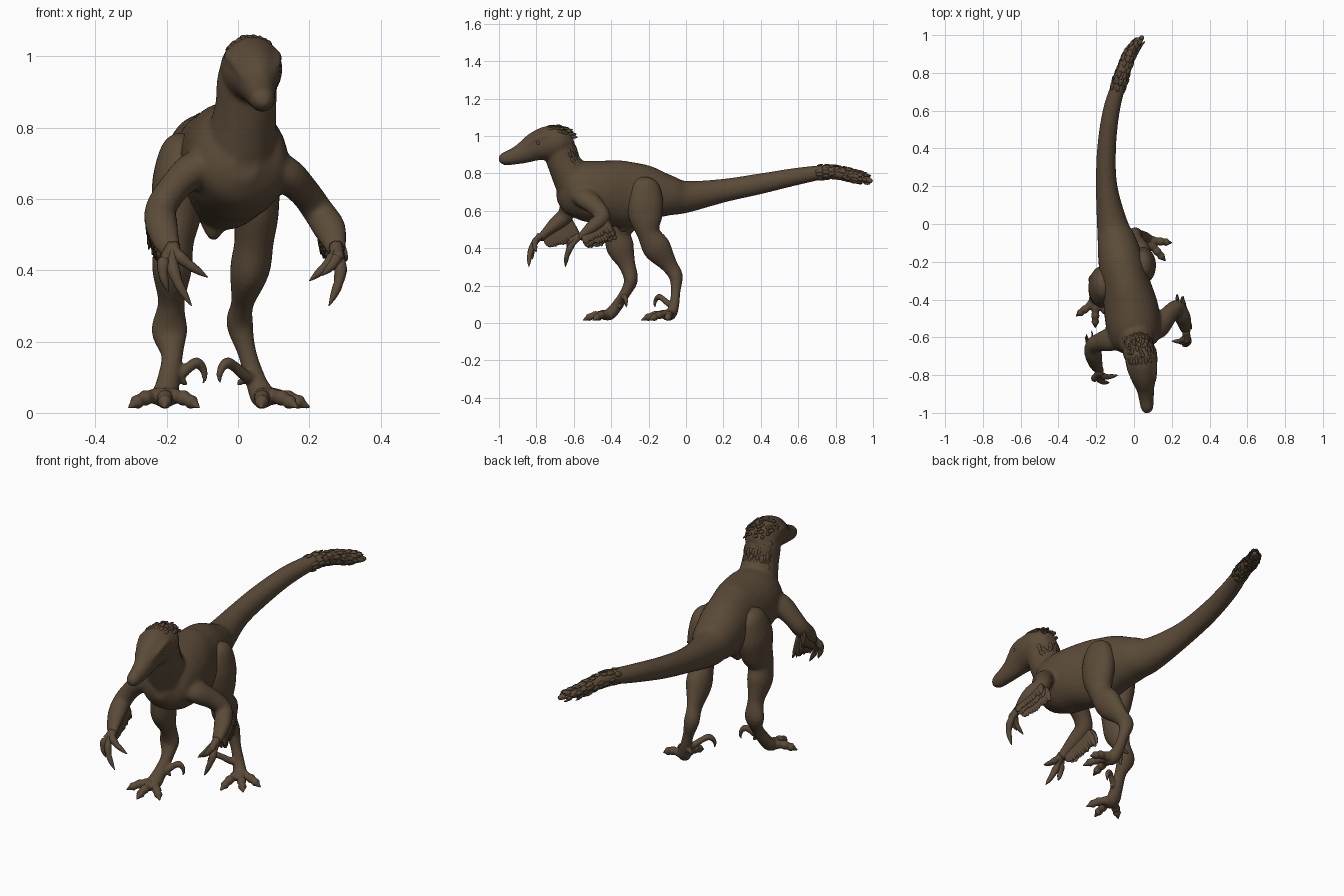
import bpy, bmesh, math, random
from mathutils import Vector

random.seed(4)
cube = bpy.data.objects.get("Cube")
if cube:
    bpy.data.objects.remove(cube)

# One earthy colour for the whole animal
brown = bpy.data.materials.new("earth_brown")
brown.use_nodes = True
colour = (0.105, 0.070, 0.040, 1)
brown.diffuse_color = colour
brown.node_tree.nodes["Principled BSDF"].inputs["Base Color"].default_value = colour
brown.node_tree.nodes["Principled BSDF"].inputs["Roughness"].default_value = 0.8

UP, BACK = Vector((0, 0, 1)), Vector((0, 1, 0))


def spline(points, ref, steps):
    """Smooth a list of (x, y, z, half width, half height) into oriented rings."""
    rows = [Vector(p) for p in points]
    rows = [rows[0]] + rows + [rows[-1]]
    samples = []
    for a, b, c, d in zip(rows, rows[1:], rows[2:], rows[3:]):
        for i in range(steps):
            t = i / steps
            samples.append(b + (c - a) * t / 2 + (a * 2 - b * 5 + c * 4 - d) * t * t / 2
                           + (b * 3 - a - c * 3 + d) * t ** 3 / 2)
    samples.append(rows[-1])
    rings = []
    for i, row in enumerate(samples):
        before, after = samples[max(i - 1, 0)], samples[min(i + 1, len(samples) - 1)]
        tangent = (Vector(after[:3]) - Vector(before[:3])).normalized()
        high = (ref - tangent * ref.dot(tangent)).normalized()
        wide = tangent.cross(high)
        rings.append((Vector(row[:3]), tangent, wide * max(row[3], 0.001), high * max(row[4], 0.001)))
    return rings


def loft(bm, points, ref=UP, sides=20, steps=5):
    """Skin elliptical rings along a smooth path, closed at both ends."""
    rings = spline(points, ref, steps)
    loops = []
    for centre, tangent, wide, high in rings:
        angles = [math.tau * k / sides for k in range(sides)]
        loops.append([bm.verts.new(centre + wide * math.cos(a) + high * math.sin(a)) for a in angles])
    for low, top in zip(loops, loops[1:]):
        for k in range(sides):
            n = (k + 1) % sides
            bm.faces.new((low[k], low[n], top[n], top[k]))
    bm.faces.new(loops[0])
    bm.faces.new(loops[-1])
    return rings


def finish(bm, name):
    """Turn the bmesh into a smooth shaded brown object."""
    bmesh.ops.recalc_face_normals(bm, faces=bm.faces)
    for face in bm.faces:
        face.smooth = True
    mesh = bpy.data.meshes.new(name)
    bm.to_mesh(mesh)
    bm.free()
    mesh.materials.append(brown)
    obj = bpy.data.objects.new(name, mesh)
    bpy.context.collection.objects.link(obj)
    return obj


def fuse(obj, voxel, rounds):
    """Melt overlapping volumes into one skin."""
    remesh = obj.modifiers.new("fuse", "REMESH")
    remesh.mode, remesh.voxel_size, remesh.use_smooth_shade = "VOXEL", voxel, True
    smooth = obj.modifiers.new("soften", "SMOOTH")
    smooth.factor, smooth.iterations = 0.5, rounds


def feather(bm, root, direction, length, width, across):
    """A thin leaf shaped blade."""
    shape = ((0, 0.5), (0.35, 1), (0.75, 0.9), (1, 0.2))
    pts = [(*(root + direction * length * t), 0.004 * w + 0.001, width * w) for t, w in shape]
    loft(bm, pts, across, 6, 2)


def plumage(name, rings, count, flow, centre_angle, spread, length):
    """Scatter overlapping feathers over part of a lofted surface."""
    bm = bmesh.new()
    for i in range(count):
        centre, tangent, wide, high = random.choice(rings)
        a = centre_angle + random.uniform(-spread, spread)
        out = wide * math.cos(a) + high * math.sin(a)
        lie = (tangent * flow + out.normalized() * random.uniform(0, 0.15)).normalized()
        feather(bm, centre + out * 0.96, lie, length * random.uniform(0.7, 1.2), length * 0.3,
                out.cross(tangent))
    finish(bm, name)


def digit(bm, base, tip, arch, radius, profile):
    """A bowed finger or toe with knuckles and a hooked claw."""
    base, tip = Vector(base), Vector(tip)
    pts = []
    for t, r in profile:
        p = base.lerp(tip, t) + Vector(arch) * math.sin(math.pi * t)
        pts.append((*p, r * radius, r * radius))
    loft(bm, pts, Vector((0.3, 0.5, 0.8)), 10, 4)


# Torso with tail, neck and head
body = bmesh.new()
trunk = loft(body, [
    (.02, -.685, .70, .04, .05), (.01, -.64, .70, .115, .12), (0, -.56, .705, .142, .158),
    (-.015, -.45, .70, .145, .169), (-.04, -.33, .69, .13, .178), (-.065, -.22, .695, .122, .152),
    (-.09, -.1, .682, .105, .112), (-.115, 0, .675, .082, .086), (-.145, .2, .708, .057, .063),
    (-.145, .4, .745, .05, .055), (-.12, .6, .785, .045, .046), (-.07, .77, .808, .037, .036),
    (-.02, .9, .785, .031, .032), (.05, .997, .757, .012, .012)], UP, 28)
neck = loft(body, [
    (0, -.55, .69, .12, .13), (.012, -.61, .78, .098, .105), (.022, -.655, .86, .086, .088),
    (.025, -.675, .93, .084, .088), (.03, -.685, .99, .07, .066), (.035, -.69, 1.03, .03, .03)], BACK, 24)
skull = loft(body, [
    (.07, -1, .876, .018, .017), (.069, -.975, .878, .033, .034), (.066, -.93, .888, .039, .043),
    (.06, -.87, .91, .048, .058), (.05, -.80, .945, .069, .079), (.04, -.73, .962, .085, .093),
    (.035, -.66, .967, .081, .079), (.033, -.605, .96, .04, .04)], UP, 24)
loft(body, [(-.065, -.30, .60, .05, .06), (-.068, -.33, .53, .036, .045),
            (-.068, -.34, .485, .012, .015)], BACK)

# Brow ridges
for side in (-1, 1):
    loft(body, [(.056 + side * .042, -.87, .94, .008, .008), (.05 + side * .058, -.81, .982, .014, .013),
                (.041 + side * .066, -.75, 1.003, .016, .014), (.038 + side * .053, -.69, 1.007, .008, .008)])

# Arms: shoulder, elbow, wrist
arms = {
    "left": [(.06, -.55, .69, .06, .08), (.13, -.54, .67, .052, .065), (.185, -.48, .62, .044, .05),
             (.225, -.445, .565, .044, .042), (.255, -.49, .52, .046, .04), (.27, -.54, .48, .036, .026),
             (.275, -.57, .45, .026, .02)],
    "right": [(-.06, -.58, .69, .06, .08), (-.125, -.61, .68, .052, .065), (-.18, -.625, .63, .044, .05),
              (-.215, -.645, .575, .044, .044), (-.215, -.695, .53, .046, .04), (-.2, -.75, .48, .038, .026),
              (-.182, -.78, .45, .028, .02)]}
for points in arms.values():
    loft(body, points, BACK)
fuse(finish(body, "body_and_arms"), 0.009, 6)

# Eyes
eyes = bmesh.new()
for side in (-1, 1):
    eye = bmesh.ops.create_uvsphere(eyes, u_segments=12, v_segments=8, radius=.012)
    bmesh.ops.translate(eyes, verts=eye["verts"], vec=(.048 + side * .062, -.79, .962))
finish(eyes, "eyes")

# Hands and fingers
finger_profile = ((0, 1.2), (.25, .9), (.45, 1.05), (.65, .8), (.75, .75), (.88, .5), (1, .08))
fingers = {
    "left": ((.255, -.645, .30), (.20, -.62, .37), (.235, -.63, .385)),
    "right": ((-.13, -.84, .30), (-.085, -.80, .38), (-.195, -.82, .34))}
for side, tips in fingers.items():
    hand = bmesh.new()
    wrist = Vector(arms[side][-1][:3])
    sign = 1 if side == "left" else -1
    for k, tip in enumerate(tips):
        digit(hand, wrist + Vector((0, 0, .015)), tip, (sign * .022, -.018, .008), .017, finger_profile)
    finish(hand, side + "_hand")

    # Wing feathers fanned along the forearm, longest at the elbow
    wing = bmesh.new()
    elbow = Vector(arms[side][3][:3])
    along = (wrist - elbow).normalized()
    for length, count, shift, flare in ((.14, 12, 0, .05), (.12, 11, .02, .15), (.085, 10, .032, .1)):
        for i in range(count):
            t = i / (count - 1)
            fan = Vector((sign * flare, .5 - .15 * t, -.85)).normalized()
            root = elbow.lerp(wrist, t * .8) + Vector((sign * shift, 0, 0))
            reach = length * (1 - .45 * t) * random.uniform(.95, 1.1)
            feather(wing, root, fan, reach, .024, along)
    finish(wing, side + "_wing_feathers")

# Legs: thigh, shin, ankle, foot
legs = {
    "left": [(.03, -.22, .775, .02, .03), (.04, -.22, .74, .055, .075), (.045, -.22, .65, .07, .098),
             (.05, -.215, .56, .064, .088), (.045, -.2, .48, .055, .062), (.033, -.155, .40, .055, .075),
             (.013, -.09, .31, .032, .045), (.005, -.055, .25, .037, .037), (.025, -.055, .17, .026, .025),
             (.05, -.065, .09, .029, .027), (.07, -.085, .045, .034, .03), (.08, -.12, .03, .015, .012)],
    "right": [(-.15, -.30, .775, .02, .03), (-.16, -.31, .74, .055, .08), (-.165, -.33, .65, .075, .11),
              (-.17, -.345, .56, .068, .098), (-.18, -.365, .48, .056, .072), (-.185, -.35, .40, .055, .073),
              (-.187, -.315, .31, .037, .045), (-.192, -.295, .23, .05, .037), (-.185, -.325, .16, .03, .028),
              (-.195, -.37, .09, .032, .03), (-.205, -.41, .045, .036, .03), (-.205, -.45, .03, .015, .012)]}
toes = {
    "left": ((.205, -.10, .012), (.17, -.20, .012), (.065, -.245, .012)),
    "right": ((-.31, -.49, .012), (-.205, -.555, .012), (-.105, -.50, .012))}
toe_profile = ((0, 1.3), (.25, 1.15), (.4, .9), (.52, 1.1), (.65, .85), (.76, 1), (.84, .6), (1, .1))
hook = ((0, 0, .019), (.03, .015, .017), (.06, .04, .015), (.08, .05, .016),
        (.096, .035, .012), (.102, .01, .008), (.095, -.015, .001))
for side, points in legs.items():
    leg = bmesh.new()
    loft(leg, points, BACK, 24)
    foot = Vector(points[-2][:3])
    for tip in toes[side]:
        digit(leg, foot, tip, (0, 0, .014), .021, toe_profile)
    # Raised sickle claw on the inner toe, plus a small dewclaw
    inward, swing = (-1, -1) if side == "left" else (1, .5)
    root = Vector(points[-3][:3])
    loft(leg, [(root.x + inward * reach, root.y + swing * reach, root.z + rise, r, r)
               for reach, rise, r in hook], UP, 10)
    digit(leg, root, root + Vector((inward * .055, .02, -.015)), (0, 0, .012), .013, finger_profile)
    fuse(finish(leg, side + "_leg"), 0.005, 3)

# Ruffled plumage on the nape, crown and tail tip
plumage("nape_feathers", neck[7:21], 120, -1, math.pi / 2, 1.1, .034)
plumage("crown_feathers", skull[-11:-2], 70, 1, math.pi / 2, .9, .03)
plumage("tail_tip_feathers", trunk[-13:-3], 110, 1, 0, math.pi, .04)
